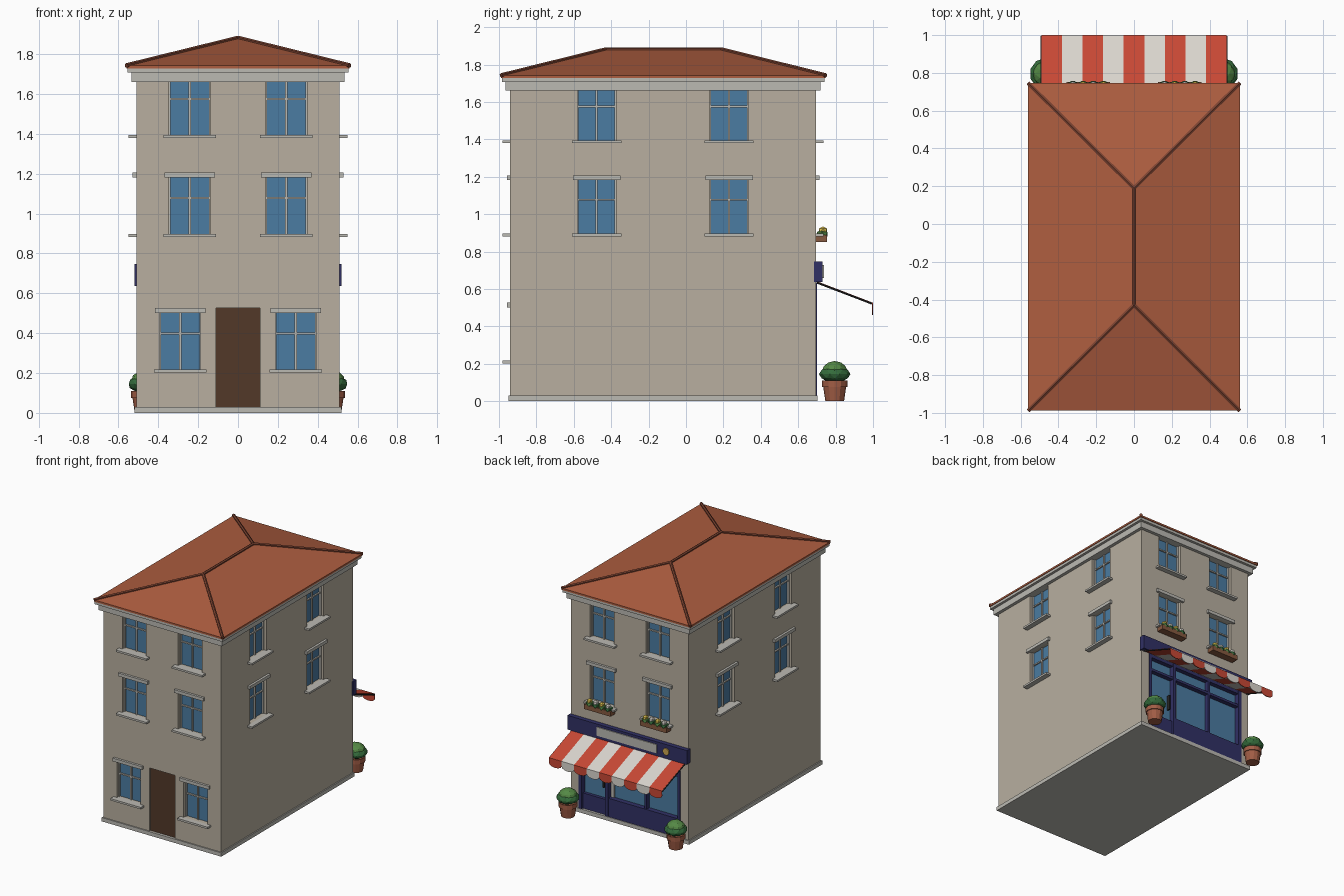
import bpy, bmesh
from math import pi, cos, sin
from mathutils import Matrix, Vector

if "Cube" in bpy.data.objects:
    bpy.data.objects.remove(bpy.data.objects["Cube"])

W, Y0, Y1 = 0.51, -0.94, 0.695          # wall half width, front and back wall planes
YC = (Y0 + Y1) / 2


def mat(name, r, g, b):
    m = bpy.data.materials.new(name)
    m.diffuse_color = (r, g, b, 1)
    m.use_nodes = True
    m.node_tree.nodes["Principled BSDF"].inputs["Base Color"].default_value = m.diffuse_color
    return m


WALL = mat("stucco", .48, .43, .35)
TRIM = mat("trim", .50, .49, .45)
GLASS = mat("glass", .07, .20, .36)
ROOF = mat("roof_tile", .42, .11, .05)
CAP = mat("ridge_tile", .20, .055, .03)
DOOR = mat("door_brown", .085, .04, .022)
BLUE = mat("shop_blue", .03, .03, .13)
RED = mat("awning_red", .58, .065, .035)
WHITE = mat("awning_white", .70, .67, .62)
DARK = mat("dark_metal", .02, .02, .02)
CLAY = mat("terracotta", .36, .11, .06)
BROWN = mat("box_wood", .24, .10, .05)
GREEN = mat("leaf_dark", .035, .15, .045)
LEAF = mat("leaf_light", .09, .25, .06)
GOLD = mat("gold", .60, .38, .08)
YELLOW = mat("petal_yellow", .75, .55, .08)


def finish(name, bm, m, M=Matrix()):
    bmesh.ops.transform(bm, matrix=M, verts=bm.verts)
    me = bpy.data.meshes.new(name)
    bm.to_mesh(me)
    bm.free()
    me.materials.append(m)
    ob = bpy.data.objects.new(name, me)
    bpy.context.collection.objects.link(ob)
    return ob


def boxes(name, m, spans, M=Matrix()):
    """One object made of boxes given as (x0, x1, y0, y1, z0, z1)."""
    bm = bmesh.new()
    for a, b, c, d, e, f in spans:
        T = Matrix.Translation(((a + b) / 2, (c + d) / 2, (e + f) / 2))
        bmesh.ops.create_cube(bm, size=1, matrix=T @ Matrix.Diagonal((b - a, d - c, f - e, 1)))
    return finish(name, bm, m, M)


def rod(name, m, p, q, r, n=6):
    p, q = Vector(p), Vector(q)
    bm = bmesh.new()
    bmesh.ops.create_cone(bm, cap_ends=True, segments=n, radius1=r, radius2=r, depth=(q - p).length)
    R = (q - p).to_track_quat('Z', 'Y').to_matrix().to_4x4()
    return finish(name, bm, m, Matrix.Translation((p + q) / 2) @ R)


def blob(name, m, c, s, sub=1):
    bm = bmesh.new()
    bmesh.ops.create_icosphere(bm, subdivisions=sub, radius=1)
    return finish(name, bm, m, Matrix.Translation(c) @ Matrix.Diagonal((*s, 1)))


# Wall frames: local x runs along the wall, local y points outward
def frame(x, y, a):
    return Matrix.Translation((x, y, 0)) @ Matrix.Rotation(a, 4, 'Z')


FRONT, BACK = frame(0, Y0, pi), frame(0, Y1, 0)
RIGHT, LEFT = frame(W, 0, -pi / 2), frame(-W, 0, pi / 2)

holes = []


def hole(M, u0, u1, z0, z1, d):
    a, b = M @ Vector((u0, -d, z0)), M @ Vector((u1, .1, z1))
    holes.append([v for i in range(3) for v in sorted((a[i], b[i]))])


def window(side, M, u, z, lintel):
    h, t = .103, z + .285
    hole(M, u - h, u + h, z, t, .045)
    boxes(side + "_window_glass", GLASS, [(u - h, u + h, -.05, -.035, z, t)], M)
    boxes(side + "_window_bars", TRIM, [
        (u - .006, u + .006, -.036, -.024, z, t), (u - h, u + h, -.036, -.024, z + .175, z + .185),
        (u - h, u - h + .007, -.036, -.02, z, t), (u + h - .007, u + h, -.036, -.02, z, t)], M)
    boxes(side + "_window_sill", TRIM, [(u - .132, u + .132, -.02, .04, z - .015, z)], M)
    if lintel:
        boxes(side + "_window_lintel", TRIM, [(u - .127, u + .127, -.01, .018, t, t + .025)], M)


for side, M, us in (("front", FRONT, (-.2425, .2425)), ("back", BACK, (-.2425, .2425)),
                    ("right", RIGHT, (.478, -.23)), ("left", LEFT, (-.478, .23))):
    for u in us:
        window(side, M, u, .897, True)
        window(side, M, u, 1.395, False)
for u in (-.29, .29):
    window("front", FRONT, u, .217, True)

# Front door
hole(FRONT, -.11, .11, .03, .525, .02)
boxes("front_door", DOOR, [(-.11, .11, -.03, -.012, .03, .525)], FRONT)

# Walls with window, door and shop recesses
hole(BACK, -.44, .44, .03, .635, .045)
walls = boxes("walls", WALL, [(-W, W, Y0, Y1, 0.01, 1.7)])
cutter = boxes("recess_cutter", WALL, holes)
cutter.hide_render = True
cutter.hide_set(True)
mod = walls.modifiers.new("recesses", 'BOOLEAN')
mod.object, mod.operation, mod.solver = cutter, 'DIFFERENCE', 'EXACT'


# Plinth and stepped cornice
def band(name, o, z0, z1):
    boxes(name, TRIM, [(-W - o, W + o, Y0 - o, Y1 + o, z0, z1)])


band("plinth", .009, 0, .03)
band("cornice_lower", .025, 1.66, 1.708)
band("cornice_upper", .045, 1.708, 1.735)

# Hipped roof: box whose top is collapsed to a ridge
ex, ya, yb, zr = .56, -.988, .746, 1.88
ra, rb = -.43, .19
bm = bmesh.new()
lo, hi = [[bm.verts.new((x, y, z)) for x, y in ((-ex, ya), (ex, ya), (ex, yb), (-ex, yb))] for z in (1.728, 1.742)]
r0, r1 = bm.verts.new((0, ra, zr)), bm.verts.new((0, rb, zr))
for i in range(4):
    j = (i + 1) % 4
    bm.faces.new((lo[i], lo[j], hi[j], hi[i]))
bm.faces.new(lo[::-1])
for f in ((hi[0], hi[1], r0), (hi[1], hi[2], r1, r0), (hi[2], hi[3], r1), (hi[3], hi[0], r0, r1)):
    bm.faces.new(f)
finish("roof", bm, ROOF)
rod("ridge_cap", CAP, (0, ra, zr), (0, rb, zr), .012)
for s in (-1, 1):
    rod("hip_cap_front", CAP, (0, ra, zr), (s * ex, ya, 1.742), .012)
    rod("hip_cap_back", CAP, (0, rb, zr), (s * ex, yb, 1.742), .012)

# Shop front: glass, frame, stall riser, door
boxes("shop_glass", GLASS, [(-.44, .44, -.05, -.035, .03, .635)], BACK)
boxes("shop_frame", BLUE, [
    (-.44, -.415, -.04, .006, .03, .635), (.415, .44, -.04, .006, .03, .635),
    (.185, .21, -.04, .006, .03, .635), (-.145, -.125, -.04, 0, .17, .635),
    (-.44, .44, -.04, 0, .50, .52), (-.44, .44, -.04, 0, .61, .635),
    (-.44, .20, -.04, .004, .03, .175), (.20, .44, -.04, -.01, .03, .15)], BACK)
boxes("shop_door_trim", TRIM, [(.155, .18, -.036, -.025, .175, .50)], BACK)
boxes("shop_door_handle", DARK, [(.23, .24, -.03, -.005, .24, .36)], BACK)

# Sign board with blank plate and round emblem disc
boxes("sign_board", BLUE, [(-.518, .518, -.01, .035, .637, .748)], BACK)
boxes("sign_plate", TRIM, [(-.26, .26, .03, .042, .66, .728)], BACK)
rod("sign_disc", GOLD, (-.34, Y1 + .03, .694), (-.34, Y1 + .043, .694), .027, 12)

# Awning stripes with scalloped valance
n, ax = 9, .49
w = 2 * ax / n
for i in range(n):
    x = -ax + i * w
    bm = bmesh.new()
    top = [bm.verts.new((x + d, .70, .638)) for d in (0, w)]
    edge = [bm.verts.new((x + d, .997, .525)) for d in (w, 0)]
    drop = [bm.verts.new((x + w / 2 - w / 2 * cos(pi * k / 6), .997, .487 - .027 * sin(pi * k / 6)))
            for k in range(7)]
    bm.faces.new(top + edge)
    bm.faces.new([edge[0], edge[1]] + drop)
    bmesh.ops.recalc_face_normals(bm, faces=bm.faces)
    ob = finish("awning_stripe", bm, WHITE if i % 2 else RED)
    sol = ob.modifiers.new("cloth", 'SOLIDIFY')
    sol.thickness, sol.offset = .006, 0
for s in (-1, 1):
    rod("awning_arm", DARK, (s * ax, .70, .634), (s * ax, .993, .522), .005)
rod("awning_front_rod", DARK, (-ax, .99, .522), (ax, .99, .522), .005)

# Flower boxes under the back windows
for s in (-1, 1):
    u = s * .2425
    boxes("flower_box", BROWN, [(u - .115, u + .115, .0, .058, .85, .888)], BACK)
    for k in range(4):
        x = u - .081 + .054 * k
        blob("flower_leaves", LEAF if k % 2 else GREEN, (x, .728, .893), (.034, .034, .026))
        blob("flower_bloom", YELLOW if k % 2 else WHITE, (x, .732, .914), (.022, .026, .02))

# Potted shrubs: lathed pot and two-tone leaf mounds
profile = [(0, 0), (.05, 0), (.061, .075), (.068, .075), (.068, .11), (.058, .11), (.058, .1), (0, .1)]
for s in (-1, 1):
    c = Vector((s * .468, .795, 0))
    bm = bmesh.new()
    vs = [bm.verts.new((r, 0, z)) for r, z in profile]
    es = [bm.edges.new(p) for p in zip(vs, vs[1:])]
    bmesh.ops.spin(bm, geom=vs + es, axis=(0, 0, 1), cent=(0, 0, 0), angle=2 * pi, steps=12)
    bmesh.ops.remove_doubles(bm, verts=bm.verts, dist=1e-4)
    bmesh.ops.recalc_face_normals(bm, faces=bm.faces)
    finish("plant_pot", bm, CLAY, Matrix.Translation(c))
    blob("shrub_lower", GREEN, c + Vector((0, 0, .145)), (.084, .084, .045), 2)
    blob("shrub_upper", LEAF, c + Vector((0, 0, .158)), (.07, .07, .057), 2)
